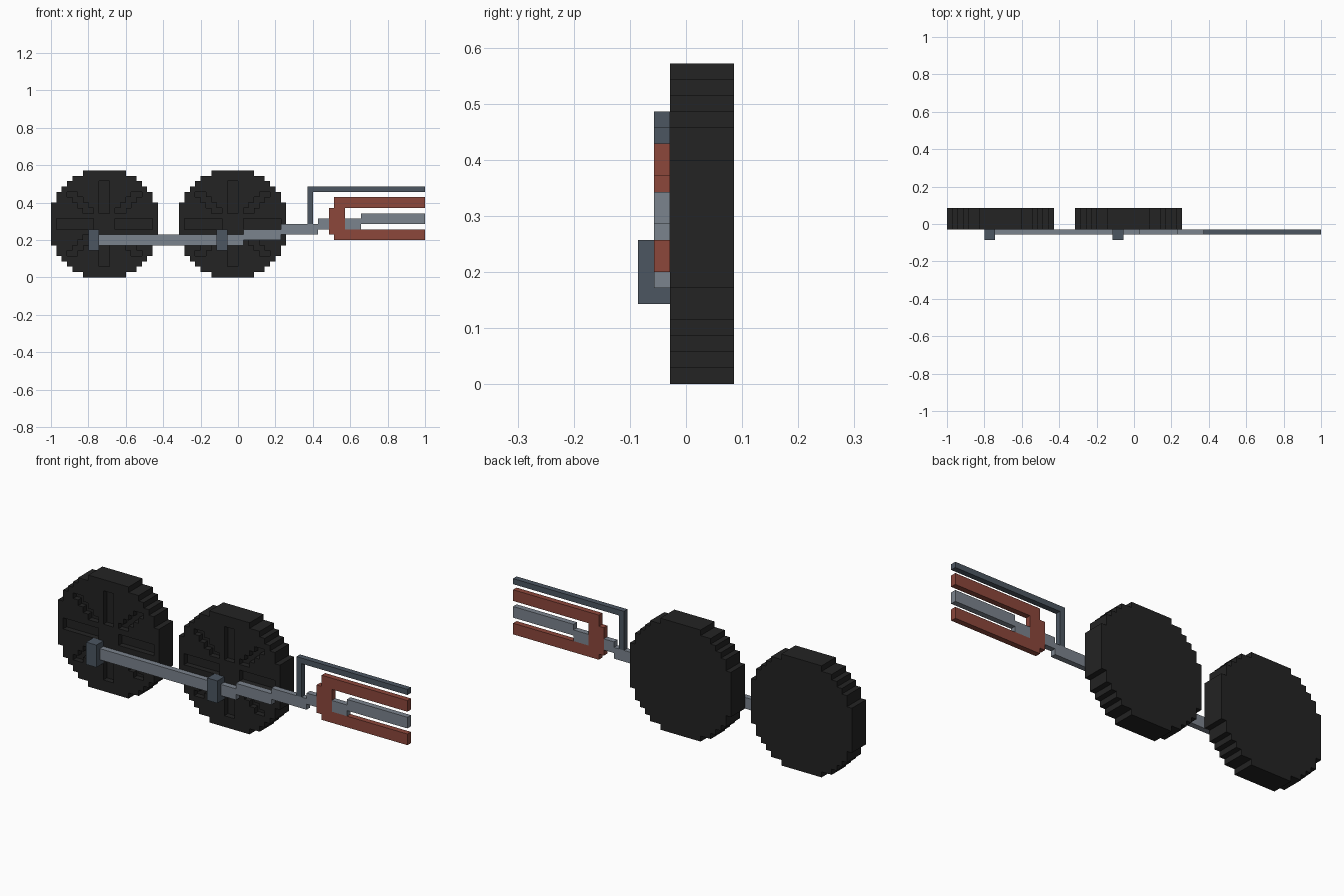
import bpy
import bmesh

cube = bpy.data.objects.get("Cube")
if cube:
    bpy.data.objects.remove(cube, do_unlink=True)

V = 2 / 70  # block size; x is counted from the model's right end


def material(name, srgb):
    lin = [((c / 255 + 0.055) / 1.055) ** 2.4 for c in srgb] + [1]
    m = bpy.data.materials.new(name)
    m.use_nodes = True
    m.diffuse_color = lin
    m.node_tree.nodes["Principled BSDF"].inputs["Base Color"].default_value = lin
    return m


BLACK = material("black iron", (35, 35, 35))
GREY = material("light steel", (123, 131, 141))
SLATE = material("dark steel", (76, 86, 97))
RED = material("red paint", (140, 71, 59))


def finish(name, bm, mat):
    bmesh.ops.remove_doubles(bm, verts=bm.verts, dist=1e-5)
    bmesh.ops.recalc_face_normals(bm, faces=bm.faces)
    mesh = bpy.data.meshes.new(name)
    bm.to_mesh(mesh)
    bm.free()
    mesh.materials.append(mat)
    obj = bpy.data.objects.new(name, mesh)
    bpy.context.collection.objects.link(obj)
    return obj


def box(name, x, z, mat, y=(-2, -1)):
    bm = bmesh.new()
    bmesh.ops.create_cube(bm, size=1)
    for v in bm.verts:
        v.co = [(a + (b - a) * (c + 0.5)) * V
                for (a, b), c in zip(((x[0] - 35, x[1] - 35), y, z), v.co)]
    return finish(name, bm, mat)


# Stepped wheel: half width of each row, from the rim to the middle
HALF = [4, 6, 7, 8, 9, 9, 10, 10, 10, 10]
FRONT, BACK, RECESS = -1, 3, 0


def front_y(i, j):
    """Front surface of the wheel cell in column i, row j (each -10 to 9)."""
    a, b = (i if i >= 0 else -i - 1), (j if j >= 0 else -j - 1)
    if max(a, b) > 9 or a >= HALF[9 - b]:
        return BACK
    upright = a == 0 and 2 <= b < 8
    level = b == 0 and 2 <= a < 9
    diagonal = 2 <= b < 6 and b <= a < b + 2
    return RECESS if upright or level or diagonal else FRONT


def wheel(name, cx):
    bm = bmesh.new()

    def quad(*pts):
        bm.faces.new([bm.verts.new(((x + cx - 35) * V, y * V, (z + 10) * V))
                      for x, y, z in pts])

    for i in range(-10, 10):
        for j in range(-10, 10):
            y = front_y(i, j)
            if y == BACK:
                continue
            corners = [(i, j), (i + 1, j), (i + 1, j + 1), (i, j + 1)]
            for depth in (y, BACK):
                quad(*[(p, depth, q) for p, q in corners])
            # Walls down to any neighbour that lies deeper
            for k, (di, dj) in enumerate(((0, -1), (1, 0), (0, 1), (-1, 0))):
                n = front_y(i + di, j + dj)
                if n > y:
                    (p, q), (r, s) = corners[k], corners[(k + 1) % 4]
                    quad((p, y, q), (r, y, s), (r, n, s), (p, n, q))
    return finish(name, bm, BLACK)


wheel("right_wheel", 10)
wheel("left_wheel", 34)

# Crank pins on the wheels
box("right_crank_pin", (7, 9), (5, 9), SLATE, (-3, -1))
box("left_crank_pin", (31, 33), (5, 9), SLATE, (-3, -1))

# Coupling rod and the stepped connecting rod
box("coupling_rod", (9, 31), (6, 8), GREY)
for n, (x, z) in enumerate([((33, 36), 6), ((36, 43), 7), ((43, 50), 8),
                            ((50, 52), 9), ((55, 58), 9), ((58, 70), 10)], 1):
    box(f"connecting_rod_{n}", x, (z, z + 2), GREY)

# Red crosshead fork
box("crosshead", (52, 53), (8, 13), RED)
box("crosshead_core", (53, 55), (9, 13), RED)
box("upper_guide_bar", (53, 70), (13, 15), RED)
box("lower_guide_bar", (53, 70), (7, 9), RED)

# Valve rod with its hanging link
box("valve_rod", (48, 70), (16, 17), SLATE)
box("valve_link", (48, 49), (10, 16), SLATE)
